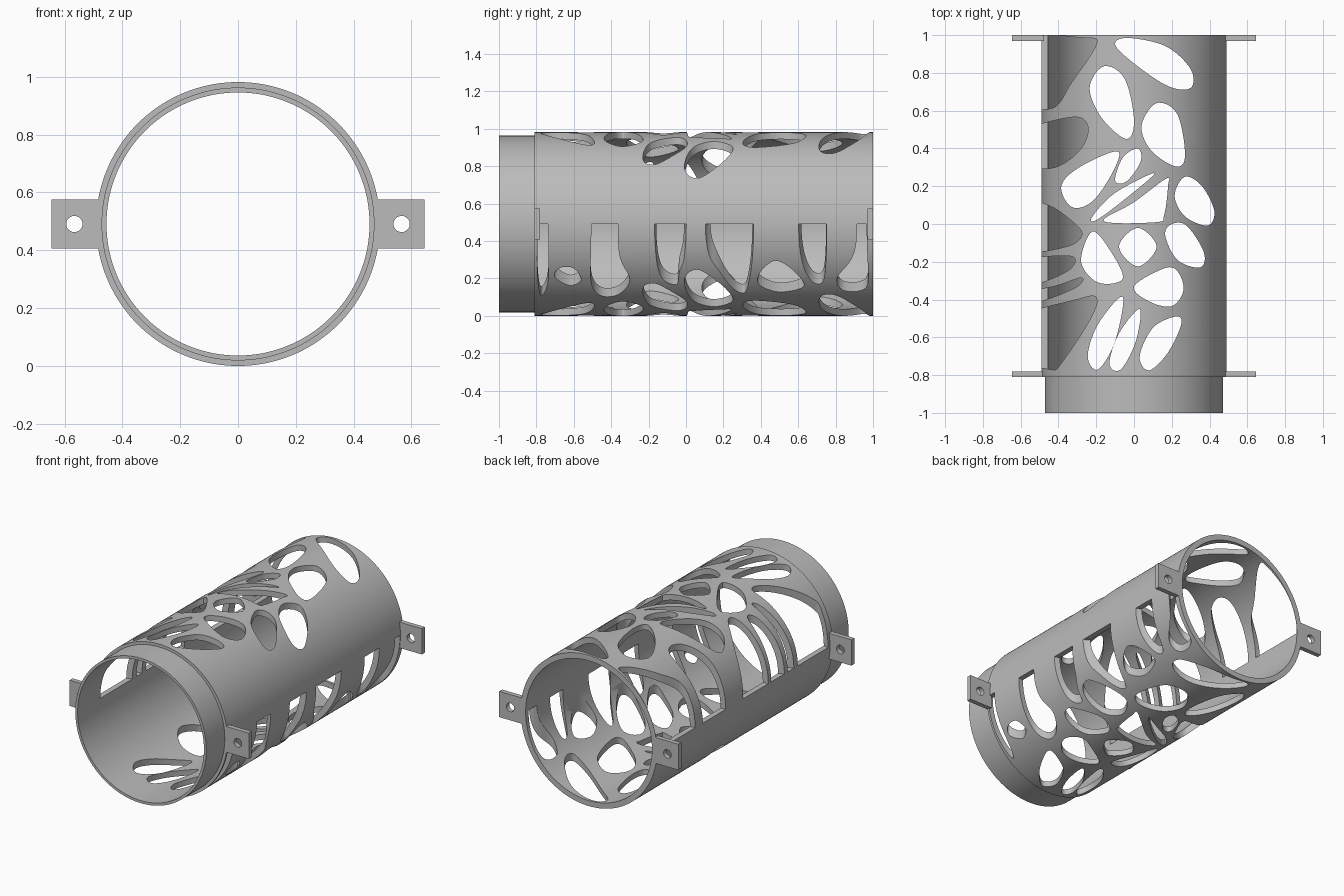
import bpy, bmesh, math
from mathutils import Vector

cube = bpy.data.objects.get("Cube")
if cube:
    bpy.data.objects.remove(cube, do_unlink=True)

OUTER, COLLAR, INNER = 0.491, 0.472, 0.455
MID = OUTER            # height of the tube axis
SEGMENTS = 144

grey = bpy.data.materials.new("plain grey")
grey.use_nodes = True
tone = (0.5, 0.5, 0.5, 1)
grey.diffuse_color = tone
grey.node_tree.nodes["Principled BSDF"].inputs["Base Color"].default_value = tone


def make_object(name, bm):
    bmesh.ops.recalc_face_normals(bm, faces=bm.faces)
    mesh = bpy.data.meshes.new(name)
    bm.to_mesh(mesh)
    bm.free()
    mesh.materials.append(grey)
    obj = bpy.data.objects.new(name, mesh)
    bpy.context.collection.objects.link(obj)
    return obj


def smooth_loop(points, steps=7):
    """Closed Catmull-Rom curve through the points."""
    pts = [Vector(p) for p in points]
    n = len(pts)
    loop = []
    for i in range(n):
        a, b, c, d = (pts[(i + k) % n] for k in (-1, 0, 1, 2))
        for s in range(steps):
            t = s / steps
            loop.append(b + ((c - a) * t + (2 * a - 5 * b + 4 * c - d) * t ** 2
                             + (3 * b - a - 3 * c + d) * t ** 3) / 2)
    return loop


def add_prism(bm, loop, low, high):
    """Vertical prism over an outline in x and y."""
    base = bm.faces.new([bm.verts.new((p.x, p.y, low)) for p in loop])
    top = bmesh.ops.extrude_face_region(bm, geom=[base], use_keep_orig=True)["geom"]
    verts = [g for g in top if isinstance(g, bmesh.types.BMVert)]
    bmesh.ops.translate(bm, verts=verts, vec=(0, 0, high - low))


def cut(target, cutter):
    """Subtract the cutter and bake the result."""
    cutter.hide_render = True
    mod = target.modifiers.new("openings", "BOOLEAN")
    mod.operation, mod.solver, mod.object = "DIFFERENCE", "EXACT", cutter
    deps = bpy.context.evaluated_depsgraph_get()
    baked = bpy.data.meshes.new_from_object(target.evaluated_get(deps))
    target.modifiers.clear()
    target.data = baked
    bpy.data.objects.remove(cutter, do_unlink=True)


def shade(obj):
    bpy.ops.object.select_all(action="DESELECT")
    obj.select_set(True)
    bpy.context.view_layer.objects.active = obj
    bpy.ops.object.shade_smooth_by_angle(angle=math.radians(30))


# Tube with a narrower collar at the front, turned from a closed profile
profile = [(INNER, -1), (COLLAR, -1), (COLLAR, -0.81),
           (OUTER, -0.81), (OUTER, 1), (INNER, 1)]
bm = bmesh.new()
rings = []
for i in range(SEGMENTS):
    a = math.tau * i / SEGMENTS
    rings.append([bm.verts.new((r * math.cos(a), y, MID + r * math.sin(a)))
                  for r, y in profile])
for i in range(SEGMENTS):
    one, two = rings[i - 1], rings[i]
    for j in range(len(profile)):
        bm.faces.new((one[j - 1], one[j], two[j], two[j - 1]))
tube = make_object("tube", bm)

# Organic openings that pass through both the top and the bottom
back_openings = [
    [(-.10, .95), (-.03, .985), (.17, .94), (.30, .82), (.3, .72), (.18, .73), (.0, .85)],
    [(-.16, .835), (-.235, .72), (-.17, .56), (-.04, .45), (0, .55), (-.05, .77)],
    [(.12, .64), (.04, .52), (.09, .39), (.22, .305), (.27, .36), (.23, .58)],
    [(-.09, .385), (-.29, .30), (-.385, .2), (-.33, .09), (-.22, .12), (-.11, .28)],
    [(.02, .4), (-.06, .35), (-.1, .23), (-.04, .225), (.035, .33)],
]
middle_openings = [
    [(.11, .27), (-.10, .165), (-.22, .04), (-.2, .02), (-.05, .13)],
    [(-.16, .015), (0, .115), (.17, .24), (.18, .2), (.16, .05), (.12, .01)],
    [(.27, .25), (.215, .15), (.27, .04), (.39, -.008), (.425, .07), (.36, .2)],
    [(.02, -.02), (.12, -.12), (.02, -.225), (-.08, -.12)],
    [(.2, 0), (.165, -.06), (.23, -.19), (.35, -.23), (.37, -.15), (.28, -.01)],
    [(-.22, -.04), (-.28, -.2), (-.19, -.31), (-.06, -.29), (-.12, -.15)],
]
front_openings = [
    [(.16, -.235), (0, -.33), (.08, -.41), (.2, -.435), (.262, -.35), (.23, -.25)],
    [(-.06, -.385), (-.19, -.53), (-.245, -.7), (-.19, -.77), (-.1, -.62)],
    [(.03, -.45), (-.08, -.58), (-.13, -.74), (-.07, -.77), (.01, -.62)],
    [(.22, -.49), (.1, -.55), (.03, -.7), (.08, -.775), (.18, -.68), (.25, -.53)],
]
# Openings that run off one side and stop at mid height
upper_side_openings = [
    [(-.6, .66), (-.43, .615), (-.33, .75), (-.2, .95), (-.26, .985), (-.6, .97)],
    [(-.6, .32), (-.42, .3), (-.28, .4), (-.245, .52), (-.33, .565), (-.6, .48)],
    [(-.6, .12), (-.46, .1), (-.36, .04), (-.275, -.05), (-.36, -.12), (-.6, -.13)],
    [(-.6, -.2), (-.34, -.17), (-.33, -.23), (-.45, -.295), (-.6, -.33)],
    [(-.28, -.285), (-.3, -.33), (-.45, -.395), (-.6, -.43), (-.6, -.37), (-.42, -.33)],
    [(-.2, -.39), (-.23, -.5), (-.38, -.73), (-.44, -.77), (-.6, -.7), (-.6, -.5), (-.3, -.4)],
]
lower_side_openings = [
    [(.6, -.785), (.43, -.795), (.31, -.775), (.4, -.735), (.6, -.75)],
    [(.6, -.48), (.4, -.51), (.31, -.46), (.31, -.37), (.39, -.3), (.47, -.36), (.6, -.38)],
    [(.6, .01), (.47, -.005), (.42, -.035), (.37, -.05), (.39, -.12), (.46, -.16), (.6, -.17)],
    [(.6, .08), (.48, .11), (.42, .18), (.33, .28), (.36, .33), (.6, .35)],
    [(.6, .59), (.47, .61), (.38, .68), (.4, .74), (.6, .74)],
    [(.6, .92), (.48, .91), (.4, .81), (.34, .84), (.34, .94), (.4, .975), (.6, .945)],
    [(.365, -.62), (.39, -.56), (.43, -.6), (.43, -.68), (.4, -.7)],
    [(.45, .48), (.42, .58), (.36, .63), (.33, .5), (.37, .39), (.42, .4)],
]
for outlines, low, high in ((back_openings + middle_openings + front_openings, -1, 2),
                            (upper_side_openings, MID, 2),
                            (lower_side_openings, -1, MID)):
    bm = bmesh.new()
    for outline in outlines:
        add_prism(bm, smooth_loop(outline), low, high)
    cut(tube, make_object("opening_cutter", bm))
shade(tube)

# Four mounting tabs, each a drilled plate
for side, side_name in ((1, "left"), (-1, "right")):
    for y, end_name in ((-0.795, "front"), (0.985, "back")):
        bm = bmesh.new()
        bmesh.ops.create_cube(bm, size=1)
        bmesh.ops.scale(bm, verts=bm.verts, vec=(0.168, 0.03, 0.168))
        bmesh.ops.translate(bm, verts=bm.verts, vec=(side * 0.561, y, MID))
        tab = make_object(f"{end_name}_{side_name}_tab", bm)
        bm = bmesh.new()
        ring = [Vector((0.028 * math.cos(math.tau * k / 32), 0.028 * math.sin(math.tau * k / 32)))
                for k in range(32)]
        add_prism(bm, ring, -0.1, 0.1)
        for v in bm.verts:
            v.co = (v.co.x + side * 0.566, y + v.co.z, MID + v.co.y)
        cut(tab, make_object("bolt_cutter", bm))
        shade(tab)
